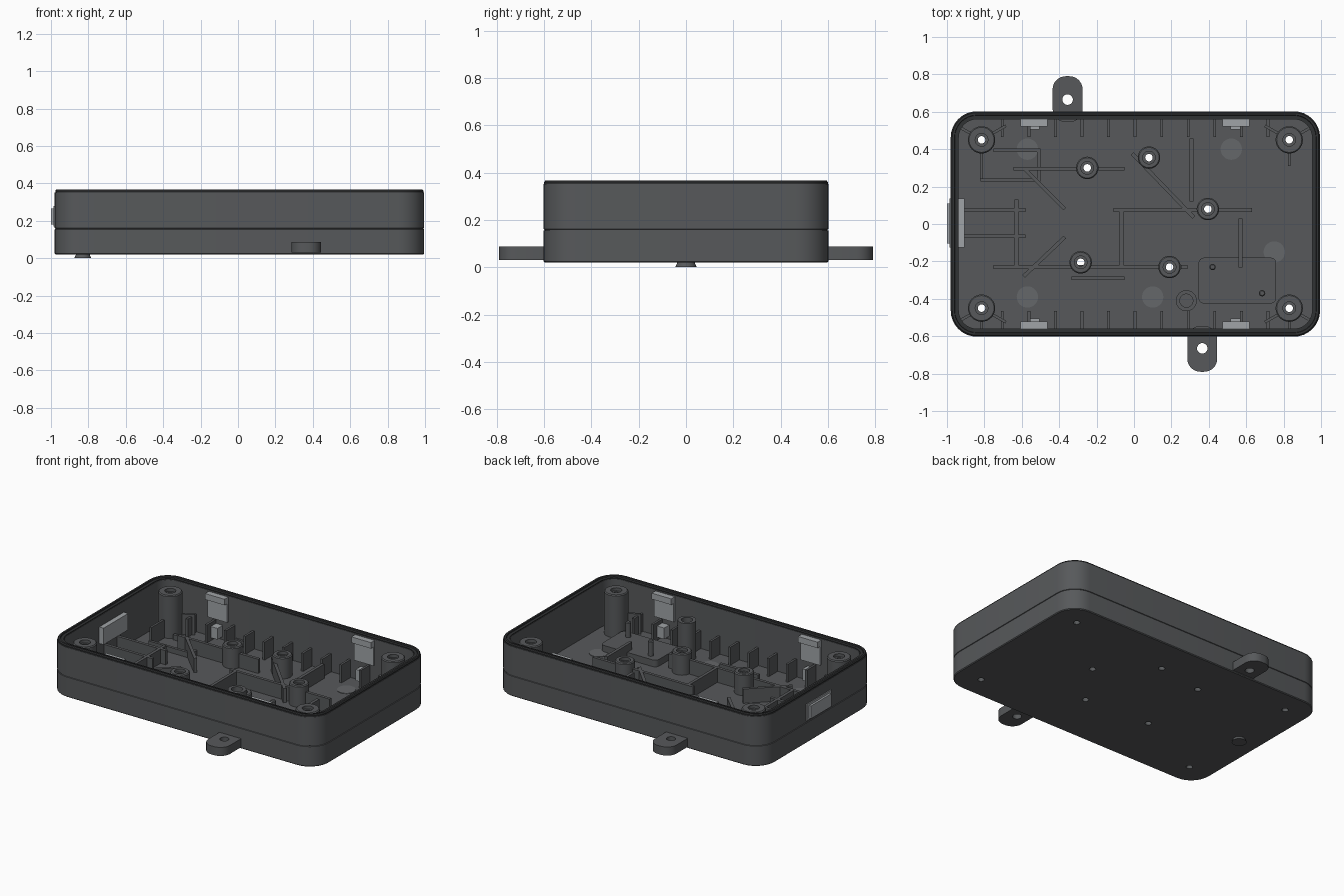
import bpy, bmesh, math
from mathutils import Vector, Matrix

if "Cube" in bpy.data.objects:
    bpy.data.objects.remove(bpy.data.objects["Cube"])

CX, HX, HY, R = 0.0075, 0.9875, 0.6025, 0.14
FLOOR = 0.05


def material(name, v):
    m = bpy.data.materials.new(name)
    m.diffuse_color = (v, v * 1.05, v * 1.1, 1)
    m.use_nodes = True
    m.node_tree.nodes["Principled BSDF"].inputs["Base Color"].default_value = m.diffuse_color
    return m


BODY = material("dark_plastic", 0.095)
RIM = material("rim_dark", 0.03)
LIGHT = material("light_plastic", 0.35)
SPOT = material("floor_spot", 0.13)


def finish(bm, name, mat):
    bmesh.ops.recalc_face_normals(bm, faces=bm.faces)
    me = bpy.data.meshes.new(name)
    bm.to_mesh(me)
    bm.free()
    ob = bpy.data.objects.new(name, me)
    me.materials.append(mat)
    bpy.context.collection.objects.link(ob)
    return ob


def outline(x0, x1, y0, y1, r, seg=8):
    pts = []
    for k, (cx, cy) in enumerate([(x1 - r, y1 - r), (x0 + r, y1 - r), (x0 + r, y0 + r), (x1 - r, y0 + r)]):
        for i in range(seg + 1):
            a = math.pi / 2 * (k + i / seg)
            pts.append((cx + r * math.cos(a), cy + r * math.sin(a)))
    return pts


def loft(bm, rings, caps=True):
    """Bridge a list of equal-length vertex rings; cap ends or close into a loop."""
    vs = [[bm.verts.new(p) for p in ring] for ring in rings]
    n = len(vs[0])
    pairs = list(zip(vs, vs[1:])) + ([] if caps else [(vs[-1], vs[0])])
    for a, b in pairs:
        for i in range(n):
            bm.faces.new((a[i], a[(i + 1) % n], b[(i + 1) % n], b[i]))
    if caps:
        bm.faces.new(vs[0])
        bm.faces.new(vs[-1])


def case_ring(inset, z):
    return [(x, y, z) for x, y in outline(CX - HX + inset, CX + HX - inset, -HY + inset, HY - inset, R - inset)]


def slab(bm, x0, x1, y0, y1, z0, z1, r):
    o = outline(x0, x1, y0, y1, r)
    loft(bm, [[(x, y, z) for x, y in o] for z in (z0, z1)])


def box(bm, x0, x1, y0, y1, z0, z1):
    m = Matrix.Translation(((x0 + x1) / 2, (y0 + y1) / 2, (z0 + z1) / 2)) @ Matrix.Diagonal((x1 - x0, y1 - y0, z1 - z0, 1))
    bmesh.ops.create_cube(bm, size=1, matrix=m)


def rib(bm, ax, ay, bx, by, top, w=0.02):
    d = Vector((bx - ax, by - ay))
    m = (Matrix.Translation(((ax + bx) / 2, (ay + by) / 2, (FLOOR + top) / 2 - 0.005))
         @ Matrix.Rotation(math.atan2(d.y, d.x), 4, 'Z') @ Matrix.Diagonal((d.length, w, top - FLOOR + 0.01, 1)))
    bmesh.ops.create_cube(bm, size=1, matrix=m)


def lathe(bm, x, y, profile, caps=False, seg=32):
    loft(bm, [[(x + r * math.cos(2 * math.pi * i / seg), y + r * math.sin(2 * math.pi * i / seg), z)
               for i in range(seg)] for r, z in profile], caps)


def tube(bm, x, y, r, top, hole=0.02, bore=0.034):
    lathe(bm, x, y, [(hole, FLOOR), (r, FLOOR), (r, top - 0.006), (r - 0.006, top),
                     (bore, top), (bore, top - 0.02), (hole, top - 0.02)])


CORNERS = [(CX + sx * 0.8225, sy * 0.45, sx, sy) for sx in (-1, 1) for sy in (-1, 1)]
BOSSES = [(-0.25, 0.3), (0.08, 0.355), (0.395, 0.08), (-0.285, -0.205), (0.19, -0.23)]
TABS = [(-0.355, 1), (0.365, -1)]

# hollow case with a seam groove around the outside
bm = bmesh.new()
loft(bm, [case_ring(*p) for p in [(0.005, 0.02), (0, 0.025), (0, 0.154), (0.004, 0.156), (0.004, 0.159),
                                  (0, 0.161), (0, 0.352), (0.043, 0.352), (0.043, FLOOR)]])
case = finish(bm, "case_shell", BODY)

# stepped lip on the rim
bm = bmesh.new()
loft(bm, [case_ring(*p) for p in [(0.003, 0.35), (0.003, 0.36), (0.008, 0.366), (0.02, 0.366),
                                  (0.022, 0.358), (0.041, 0.358), (0.041, 0.35)]], caps=False)
finish(bm, "rim_lip", RIM)

# mounting tabs
bm = bmesh.new()
for x, s in TABS:
    y0, y1 = sorted((s * 0.545, s * 0.79))
    slab(bm, x - 0.08, x + 0.08, y0, y1, 0.03, 0.087, 0.07)
tabs = finish(bm, "mounting_tabs", BODY)

# screw holes through floor and tabs
bm = bmesh.new()
for x, y, r in [(c[0], c[1], 0.02) for c in CORNERS] + [(x, y, 0.02) for x, y in BOSSES] + [(x, s * 0.665, 0.028) for x, s in TABS]:
    lathe(bm, x, y, [(r, -0.1), (r, 0.12)], caps=True)
cutter = finish(bm, "hole_cutter", BODY)
cutter.hide_render = True
for ob in (case, tabs):
    m = ob.modifiers.new("holes", 'BOOLEAN')
    m.object, m.operation, m.solver = cutter, 'DIFFERENCE', 'EXACT'
    bpy.context.view_layer.objects.active = ob
    bpy.ops.object.modifier_apply(modifier=m.name)
bpy.data.objects.remove(cutter)

# corner screw posts with gussets
bm = bmesh.new()
gus = bmesh.new()
for x, y, sx, sy in CORNERS:
    tube(bm, x, y, 0.073, 0.335)
    for dx in (-1, 1):
        rib(gus, x + dx * 0.06, y + sy * 0.035, x + dx * 0.13, y + sy * 0.075, 0.185, 0.015)
    end = {(-1, 1): 0.24, (1, 1): 0.31}.get((sx, sy), -0.57)
    rib(gus, x, y + math.copysign(0.065, end - y), x, end, 0.17, 0.015)
finish(bm, "corner_posts", BODY)
finish(gus, "post_gussets", BODY)

# board bosses
bm = bmesh.new()
for x, y in BOSSES:
    tube(bm, x, y, 0.06, 0.19)
finish(bm, "board_bosses", BODY)

# blind post
bm = bmesh.new()
lathe(bm, 0.28, -0.41, [(0.056, FLOOR - 0.01), (0.056, 0.30), (0.035, 0.30), (0.035, 0.24)], caps=True)
finish(bm, "blind_post", BODY)

# floor ribs
bm = bmesh.new()
for r in [(-0.645, 0.295, -0.05, 0.295), (-0.59, 0.3, -0.37, 0.08), (-0.945, 0.075, -0.58, 0.075),
          (-0.945, -0.065, -0.58, -0.065), (-0.628, 0.13, -0.628, -0.235), (-0.75, -0.23, 0.13, -0.23),
          (0.25, -0.23, 0.285, -0.23), (-0.59, -0.28, -0.37, -0.07), (-0.335, -0.29, -0.05, -0.29),
          (-0.067, 0.075, -0.067, -0.23), (-0.11, 0.075, 0.34, 0.075), (0.45, 0.075, 0.63, 0.075),
          (-0.01, 0.377, 0.32, 0.035), (0.307, 0.457, 0.307, 0.12), (0.57, 0.03, 0.57, -0.233)]:
    if r[0] < -0.2 < r[2] and r[1] in (0.295, -0.23):  # keep boss holes clear
        bx = -0.25 if r[1] > 0 else None
        if bx:
            rib(bm, r[0], r[1], bx - 0.05, r[3], 0.145)
            rib(bm, bx + 0.05, r[1], r[2], r[3], 0.145)
            continue
    rib(bm, *r, 0.145)
finish(bm, "floor_ribs", BODY)

# short wall teeth
bm = bmesh.new()
for k in range(-4, 7):
    x = -0.136 + 0.142 * k
    for s in (-1, 1):
        rib(bm, x, s * 0.465, x, s * 0.57, 0.17, 0.015)
finish(bm, "wall_teeth", BODY)

# low frame at back left
bm = bmesh.new()
for r in [(-0.82, 0.235, -0.5, 0.235), (-0.75, 0.395, -0.5, 0.395), (-0.51, 0.235, -0.51, 0.395)]:
    rib(bm, *r, 0.085, 0.018)
finish(bm, "low_frame", BODY)

# raised pad with two pins
bm = bmesh.new()
slab(bm, 0.345, 0.76, -0.425, -0.18, FLOOR - 0.01, 0.095, 0.03)
finish(bm, "raised_pad", BODY)
bm = bmesh.new()
for x, y in [(0.42, -0.23), (0.685, -0.37)]:
    lathe(bm, x, y, [(0.017, 0.09), (0.017, 0.19), (0.012, 0.195)], caps=True, seg=20)
finish(bm, "pad_pins", BODY)

# round floor spots
bm = bmesh.new()
for x, y in [(-0.57, 0.4), (0.52, 0.4), (0.75, -0.15), (-0.57, -0.39), (0.1, -0.39)]:
    lathe(bm, x, y, [(0.057, FLOOR - 0.005), (0.057, FLOOR + 0.003)], caps=True)
finish(bm, "floor_spots", SPOT)

# snap clips on the long walls: plate, hook and small nub
bm = bmesh.new()
for x in (-0.535, 0.545):
    for s in (-1, 1):
        for w, a, b, z0, z1 in [(0.072, 0.545, 0.565, 0.18, 0.32), (0.072, 0.52, 0.565, 0.305, 0.345), (0.03, 0.505, 0.562, 0.07, 0.145)]:
            y0, y1 = sorted((s * a, s * b))
            box(bm, x - w, x + w, y0, y1, z0, z1)
finish(bm, "snap_clips", LIGHT)

# port through the left wall
bm = bmesh.new()
box(bm, -0.986, -0.905, -0.125, 0.135, 0.17, 0.28)
box(bm, -1.0, -0.975, -0.105, 0.11, 0.18, 0.265)
finish(bm, "side_port", LIGHT)

# small foot underneath
bm = bmesh.new()
lathe(bm, -0.83, 0, [(0.045, 0), (0.035, 0.024)], caps=True)
finish(bm, "foot", BODY)

bpy.ops.object.select_all(action='SELECT')
bpy.context.view_layer.objects.active = case
bpy.ops.object.shade_smooth_by_angle(angle=math.radians(30))
